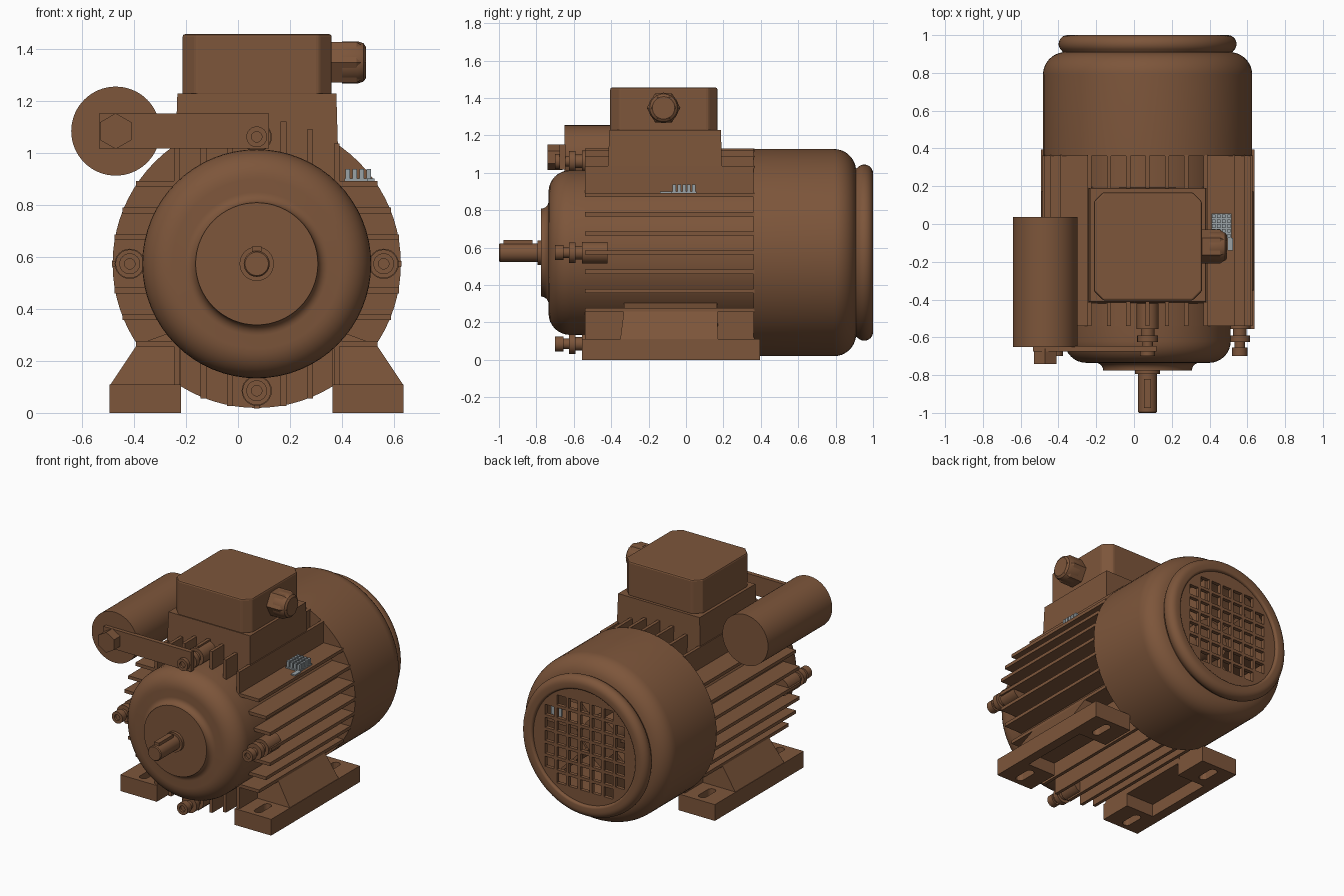
import bpy, bmesh, math
from mathutils import Vector

if "Cube" in bpy.data.objects:
    bpy.data.objects.remove(bpy.data.objects["Cube"])

CX, CZ = 0.072, 0.573          # motor axis (runs along y)


def material(name, rgb):
    m = bpy.data.materials.new(name)
    m.diffuse_color = (*rgb, 1)
    m.use_nodes = True
    m.node_tree.nodes["Principled BSDF"].inputs["Base Color"].default_value = m.diffuse_color
    return m


BROWN = material("brown_paint", (0.205, 0.092, 0.043))
GREY = material("grey_metal", (0.32, 0.36, 0.38))


def finish(name, bm, mat=BROWN, smooth=False, bevel=0, segs=3):
    bmesh.ops.remove_doubles(bm, verts=bm.verts, dist=1e-5)
    bmesh.ops.recalc_face_normals(bm, faces=bm.faces)
    me = bpy.data.meshes.new(name)
    bm.to_mesh(me)
    bm.free()
    ob = bpy.data.objects.new(name, me)
    bpy.context.collection.objects.link(ob)
    me.materials.append(mat)
    if bevel:
        mod = ob.modifiers.new("bevel", 'BEVEL')
        mod.width, mod.segments = bevel, segs
        mod.limit_method = 'ANGLE'
    if smooth:
        bpy.ops.object.select_all(action='DESELECT')
        ob.select_set(True)
        bpy.context.view_layer.objects.active = ob
        bpy.ops.object.shade_smooth_by_angle(angle=math.radians(32))
    return ob


def add_box(bm, x0, x1, y0, y1, z0, z1):
    vs = bmesh.ops.create_cube(bm, size=1)["verts"]
    for v in vs:
        v.co = Vector(((x0 + x1) / 2 + v.co.x * (x1 - x0),
                       (y0 + y1) / 2 + v.co.y * (y1 - y0),
                       (z0 + z1) / 2 + v.co.z * (z1 - z0)))
    return vs


def box(name, *dims, **kw):
    bm = bmesh.new()
    add_box(bm, *dims)
    return finish(name, bm, **kw)


def lathe(name, profile, x=CX, z=CZ, n=64, closed=False, axis='Y', turn=0.0, smooth=True, y=0):
    """Revolve (radius, position) points about a line parallel to y (or x)."""
    bm = bmesh.new()
    rings = []
    for i in range(n):
        a = 2 * math.pi * i / n + turn
        c, s = math.cos(a), math.sin(a)
        if axis == 'Y':
            rings.append([bm.verts.new((x + r * c, p, z + r * s)) for r, p in profile])
        else:
            rings.append([bm.verts.new((p, y + r * c, z + r * s)) for r, p in profile])
    k = len(profile)
    for i in range(n):
        a, b = rings[i], rings[(i + 1) % n]
        for j in range(k if closed else k - 1):
            m = (j + 1) % k
            if profile[j][0] + profile[m][0] > 0:
                bm.faces.new((a[j], a[m], b[m], b[j]))
    bmesh.ops.remove_doubles(bm, verts=bm.verts, dist=1e-5)
    return finish(name, bm, smooth=smooth)


def prism(name, pts, y0, y1):
    bm = bmesh.new()
    f = bm.faces.new([bm.verts.new((px, y0, pz)) for px, pz in pts])
    new = bmesh.ops.extrude_face_region(bm, geom=[f])["geom"]
    bmesh.ops.translate(bm, vec=(0, y1 - y0, 0), verts=[g for g in new if isinstance(g, bmesh.types.BMVert)])
    return finish(name, bm)


def cut(ob, cutter):
    mod = ob.modifiers.new("cut", 'BOOLEAN')
    mod.object, mod.operation, mod.solver = cutter, 'DIFFERENCE', 'EXACT'
    bpy.context.view_layer.objects.active = ob
    bpy.ops.object.modifier_apply(modifier=mod.name)
    bpy.data.objects.remove(cutter)


def arc(cr, cp, rad, a0, a1, n=8):
    return [(cr + rad * math.cos(math.radians(a0 + (a1 - a0) * i / n)),
             cp + rad * math.sin(math.radians(a0 + (a1 - a0) * i / n))) for i in range(n + 1)]


# stator core, front bell with fillet to the bearing cap, shaft and key
lathe("stator_core", [(0, -0.54), (0.44, -0.54), (0.44, 0.37), (0, 0.37)])
lathe("front_bell", [(0, -0.5), (0.44, -0.5)] + arc(0.325, -0.62, 0.115, 0, -90)
      + arc(0.275, -0.775, 0.04, 90, 173, 6) + [(0.235, -0.775), (0, -0.775)])
lathe("shaft_collar", [(0, -0.77), (0.066, -0.77), (0.066, -0.795), (0, -0.795)], n=32)
lathe("shaft", [(0, -0.77), (0.05, -0.77), (0.05, -0.994), (0.045, -1.0), (0, -1.0)], n=32)
box("shaft_key", CX - 0.018, CX + 0.018, -0.975, -0.82, CZ, CZ + 0.067)

# cooling fins: seven each way, trimmed to a round outline
bm = bmesh.new()
R, T = 0.556, 0.011
for i in range(-3, 4):
    d = i * 0.1025
    for s in (-1, 1):
        near, far = math.sqrt((R - 0.17) ** 2 - d * d) - 0.03, math.sqrt(R * R - d * d)
        if abs(i) == 3:
            near = 0.29
        a, b = sorted((s * near, s * far))
        add_box(bm, CX + a, CX + b, -0.54, 0.365, CZ + d - T, CZ + d + T)
        add_box(bm, CX + d - T, CX + d + T, -0.54, 0.365, CZ + a, CZ + b)
finish("cooling_fins", bm)

# hollow fan cover with rounded shoulder and rolled rear rim
lathe("fan_cover", [(0, 0.36), (0.554, 0.36), (0.554, 0.79)] + arc(0.434, 0.79, 0.12, 0, 82)
      + [(0.45, 0.91)] + arc(0.424, 0.953, 0.047, -50, 90, 10)
      + arc(0.40, 0.985, 0.015, 90, 180, 4) + [(0.385, 0.94), (0.42, 0.89), (0.52, 0.8), (0.52, 0.4), (0, 0.4)],
      n=80)

# rear grille with square air holes
grille = lathe("rear_grille", [(0, 0.955), (0.395, 0.955), (0.395, 0.98), (0, 0.98)])
bm = bmesh.new()
for i in range(-3, 4):
    for j in range(-3, 4):
        if abs(i) + abs(j) < 6:
            hx, hz = CX + i * 0.088, CZ + j * 0.088
            add_box(bm, hx - 0.034, hx + 0.034, 0.9, 1.05, hz - 0.034, hz + 0.034)
cut(grille, finish("hole_cutter", bm))

# cooling fan inside the cover
lathe("fan_hub", [(0, 0.4), (0.13, 0.4), (0.13, 0.82), (0, 0.82)], n=32)
bm = bmesh.new()
for i in range(8):
    a = i * math.pi / 4
    for v in add_box(bm, 0.1, 0.44, 0.5, 0.78, -0.01, 0.01):
        p = v.co.copy()
        v.co = (CX + p.x * math.cos(a) - p.z * math.sin(a), p.y, CZ + p.x * math.sin(a) + p.z * math.cos(a))
finish("fan_blades", bm)
box("fan_tag", 0.32, 0.40, 0.865, 0.875, 0.67, 0.74, mat=GREY)

# terminal box: tapered pedestal, lid with rounded edges, raised chamfered top
bm = bmesh.new()
for v in add_box(bm, -0.245, 0.388, -0.422, 0.195, 0.885, 1.228):
    if v.co.z > 1:
        v.co.x += 0.012 if v.co.x < 0 else -0.01
        v.co.y += 0.012 if v.co.y < 0 else -0.008
finish("terminal_pedestal", bm)
bm = bmesh.new()
add_box(bm, -0.213, 0.36, -0.405, 0.168, 1.22, 1.456)
corners = [e for e in bm.edges if abs(e.verts[0].co.z - e.verts[1].co.z) > 0.1]
bmesh.ops.bevel(bm, geom=corners, offset=0.05, segments=1, affect='EDGES')
finish("terminal_box", bm, bevel=0.01, segs=2)

# cable gland: hexagon with a domed round end
lathe("gland_nut", [(0, 0.35), (0.09, 0.35), (0.09, 0.455), (0.066, 0.49), (0, 0.49)],
      y=-0.12, z=1.347, n=6, axis='X', smooth=False)
lathe("gland_dome", [(0, 0.40), (0.081, 0.40), (0.081, 0.46), (0.074, 0.482), (0.06, 0.492), (0, 0.492)],
      y=-0.12, z=1.347, n=32, axis='X')

# start capacitor on its bracket
KX, KZ = -0.47, 1.083
lathe("capacitor", [(0, -0.65), (0.171, -0.65), (0.171, 0.037), (0, 0.037)], x=KX, z=KZ)
box("capacitor_bracket", -0.535, 0.12, -0.675, -0.645, 1.017, 1.15)
lathe("capacitor_nut", [(0, -0.66), (0.069, -0.66), (0.069, -0.74), (0, -0.74)],
      x=KX, z=KZ, n=6, turn=math.pi / 6, smooth=False)

# four tie bolts with bosses
for i in range(4):
    a = i * math.pi / 2
    bx, bz = CX + 0.488 * math.cos(a), CZ + 0.488 * math.sin(a)
    lathe("bolt_boss", [(0, -0.42), (0.058, -0.42), (0.058, -0.555), (0, -0.555)], x=bx, z=bz, n=24)
    lathe("tie_bolt", [(0, -0.5), (0.036, -0.5), (0.036, -0.59), (0.055, -0.59), (0.055, -0.625),
                       (0.028, -0.625), (0.028, -0.655), (0.04, -0.655), (0.04, -0.70),
                       (0.02, -0.70), (0.02, -0.685), (0, -0.685)], x=bx, z=bz, n=24)

# feet: slotted end pads, outer wall, hollow middle and sloped gusset
for side, s in (("left", -1), ("right", 1)):
    def X(d):
        return CX + s * d
    lo, hi = sorted((X(0.292), X(0.565)))
    foot = box(side + "_foot", lo, hi, -0.555, 0.395, 0, 0.11)
    bm = bmesh.new()
    a, b = sorted((X(0.2), X(0.50)))
    add_box(bm, a, b, -0.33, 0.16, -0.05, 0.085)
    cut(foot, finish("recess_cutter", bm))
    for cy in (-0.45, 0.285):
        bm = bmesh.new()
        ring = []
        for k in range(16):
            t = 2 * math.pi * (k + 0.5) / 16
            off = 0.045 if math.sin(t) > 0 else -0.045
            ring.append(bm.verts.new((X(0.43) + 0.028 * math.cos(t), cy + off + 0.028 * math.sin(t), -0.1)))
        f = bm.faces.new(ring)
        new = bmesh.ops.extrude_face_region(bm, geom=[f])["geom"]
        bmesh.ops.translate(bm, vec=(0, 0, 0.4), verts=[g for g in new if isinstance(g, bmesh.types.BMVert)])
        cut(foot, finish("slot_cutter", bm))
    gus = prism(side + "_foot_gusset", [(X(0.565), 0.105), (X(0.46), 0.262), (X(0.33), 0.31),
                                        (X(0.292), 0.25), (X(0.292), 0.105)], -0.352, 0.172)
    for v in gus.data.vertices:
        if v.co.z > 0.2:
            v.co.y += 0.02 if v.co.y < 0 else -0.005

# small grey ribbed plate on the upper right fin
bm = bmesh.new()
add_box(bm, 0.41, 0.515, -0.075, 0.055, 0.885, 0.9)
for i in range(4):
    for j in range(5):
        px, py = 0.413 + i * 0.027, -0.072 + j * 0.026
        add_box(bm, px, px + 0.018, py, py + 0.019, 0.895, 0.938)
add_box(bm, 0.495, 0.525, -0.14, -0.075, 0.885, 0.9)
finish("grey_plate", bm, mat=GREY)
